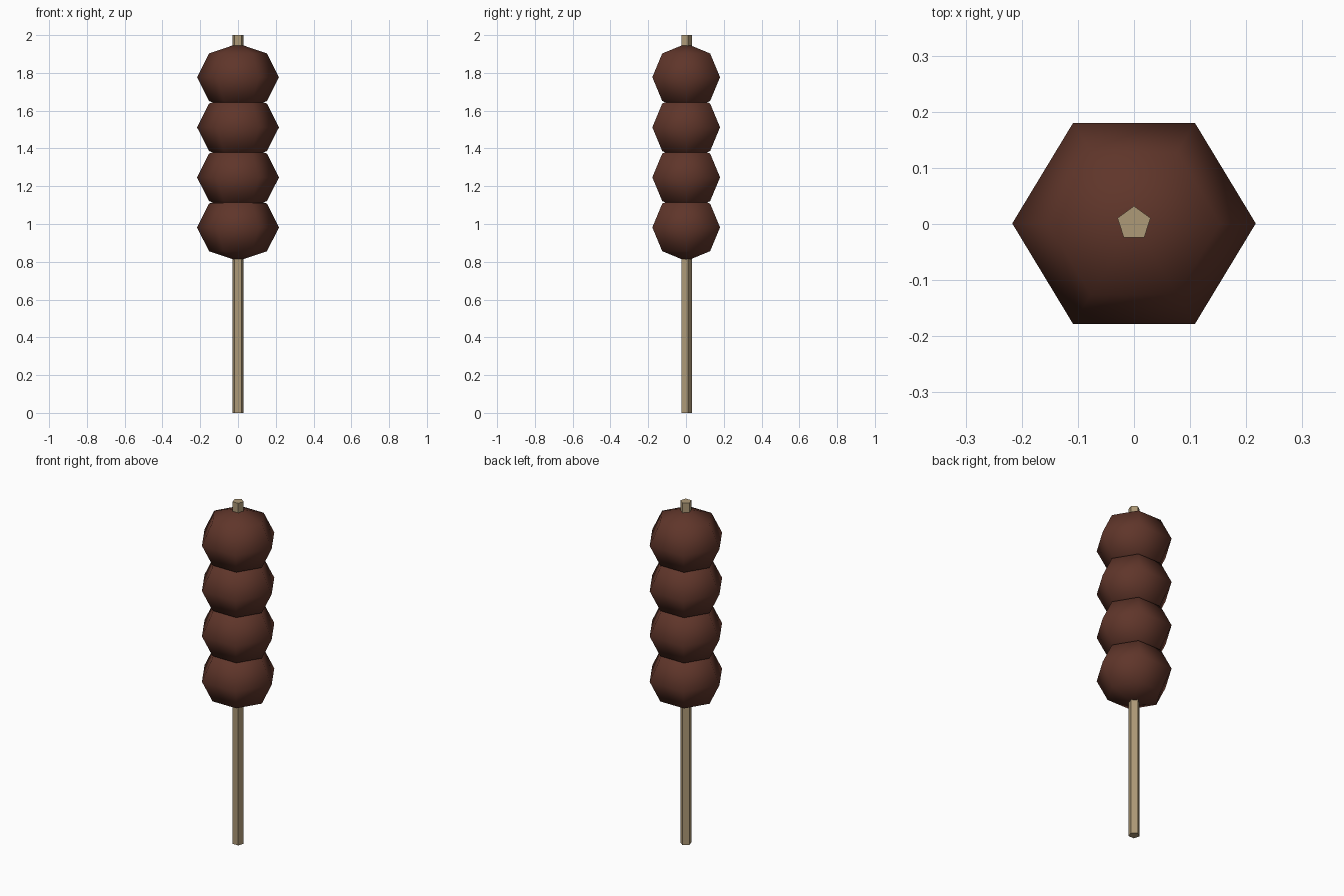
import bpy
from math import pi

if "Cube" in bpy.data.objects:
    bpy.data.objects.remove(bpy.data.objects["Cube"])


def material(name, color):
    m = bpy.data.materials.new(name)
    m.diffuse_color = (*color, 1)
    m.use_nodes = True
    m.node_tree.nodes["Principled BSDF"].inputs["Base Color"].default_value = m.diffuse_color
    return m


glaze = material("brown_glaze", (0.115, 0.036, 0.023))
wood = material("pale_wood", (0.42, 0.32, 0.185))

# Five-sided wooden stick with one corner towards the back
bpy.ops.mesh.primitive_cylinder_add(vertices=5, radius=0.031, depth=2, location=(0, 0.001, 1))
stick = bpy.context.object
stick.name = "stick"
stick.data.materials.append(wood)

# Four overlapping low-poly balls, smooth shaded, corners on the y axis
for i in range(4):
    bpy.ops.mesh.primitive_uv_sphere_add(segments=6, ring_count=4, radius=1,
                                         location=(0, 0.001, 0.982 + 0.265 * i))
    ball = bpy.context.object
    ball.name = f"ball_{i + 1}"
    ball.rotation_euler.z = pi / 2
    ball.scale = (0.207, 0.217, 0.178)
    bpy.ops.object.transform_apply(location=False, rotation=True, scale=True)
    bpy.ops.object.shade_smooth()
    ball.data.materials.append(glaze)
